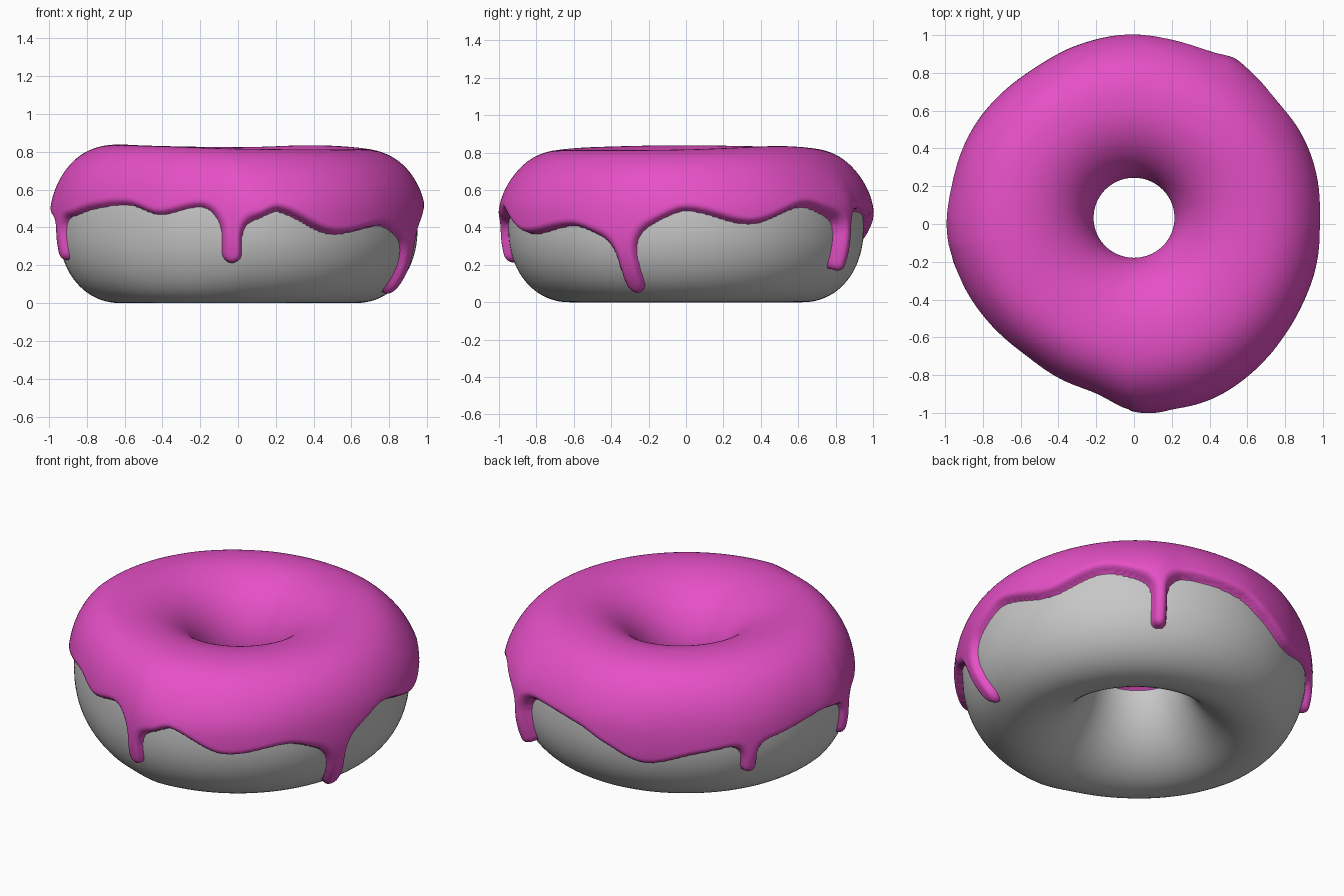
import bpy, math

if "Cube" in bpy.data.objects:
    bpy.data.objects.remove(bpy.data.objects["Cube"])

# (angle in degrees, value) control points around the ring
OUTLINE = [(0, .99), (23, 1.003), (37, 1.01), (50, 1.015), (58.5, 1.022), (66, 1.005), (78, 1.0),
           (90, 1.002), (105, .99), (121, .98), (136, .983), (151, .988), (168, .985), (180, .992),
           (200, .963), (216, .935), (233, .91), (247, .915), (257, .93), (267, .975),
           (274, 1.003), (293, 1.01), (315, .995), (328, .985), (345, .985)]
EDGE = [(0, .49), (21, .42), (40, .51), (54, .46), (70, .49), (88, .455), (97, .39), (111, .3),
        (128, .36), (143, .40), (153, .41), (175, .47), (185, .45), (200, .46), (213, .50),
        (229, .52), (242, .47), (257, .51), (268, .46), (276, .45), (283, .485), (300, .37),
        (321, .41), (331, .38), (348, .42)]
# height change of the slightly uneven top
CREST = [(0, -.018), (50, 0), (90, -.01), (180, .004), (230, -.005), (270, -.018), (315, -.022)]
# drips: angle, tip height, half width, lean, flare
DRIPS = [(268, .215, .052, 0, .12), (342, .06, .054, -.15, .18), (58.5, .18, .042, 0, .11),
         (146.5, .225, .043, 0, .1), (191.5, .23, .045, 0, .1)]

RING, HALF_H, ICING = .62, .40, .035


def ring_value(points, deg):
    """Smooth periodic interpolation through the control points."""
    n = len(points)
    deg %= 360

    def at(k):
        return points[k % n][0] + 360 * (k // n), points[k % n][1]
    i = max(k for k in range(n) if points[k][0] <= deg)
    (x0, y0), (x1, y1), (x2, y2), (x3, y3) = (at(i + k) for k in (-1, 0, 1, 2))
    w = x2 - x1
    m1, m2 = (y2 - y0) / (x2 - x0) * w, (y3 - y1) / (x3 - x1) * w
    t = (deg - x1) / w
    return ((2*t**3 - 3*t*t + 1) * y1 + (t**3 - 2*t*t + t) * m1
            + (3*t*t - 2*t**3) * y2 + (t**3 - t*t) * m2)


def section(deg, phi):
    """Point (r, z) and outward normal on the dough cross-section."""
    c, s = math.cos(phi), math.sin(phi)
    if c > 0:
        a = min(ring_values(deg)[0] - ICING, .95) - RING
        p, zc = (2.4 if s > 0 else 2.12), .40
    else:
        a = RING - (.246 + .033 * math.sin(math.radians(deg)))
        p, zc = (2.0 if s > 0 else 1.85), .45
    b = .8 - zc if s > 0 else zc
    rho = (abs(c)**p + abs(s)**p) ** (-1 / p)
    dx, dz = rho * c, rho * s
    nx = math.copysign(abs(dx)**(p - 1), dx) / a
    nz = math.copysign(abs(dz)**(p - 1), dz) / b
    ln = math.hypot(nx, nz)
    z = zc + b * dz
    return RING + a * dx, z + ring_values(deg)[3] * (z / .8)**2, nx / ln, nz / ln, dx


cache = {}


def ring_values(deg):
    if deg not in cache:
        slope = (ring_value(EDGE, deg + .5) - ring_value(EDGE, deg - .5)) / (.95 * math.radians(1))
        cache[deg] = (ring_value(OUTLINE, deg), ring_value(EDGE, deg), math.hypot(1, slope),
                      ring_value(CREST, deg))
    return cache[deg]


def icing_depth(deg, z):
    """Signed distance inside the icing border: wavy edge blended with drips."""
    _, edge, steep, _ = ring_values(deg)
    d = (z - edge) / steep
    for ang, tip, w, lean, k in DRIPS:
        u = .95 * math.radians((deg - ang + 180) % 360 - 180)
        if abs(u) > .4:
            continue
        u -= lean * (z - tip)
        e = w - math.hypot(u, min(0, z - tip - w))
        h = max(0, k - abs(d - e)) / k
        d = max(d, e) + h * h * k / 4
    return d


def make_ring(name, nu, nv, material, icing):
    verts, depth = [], []
    for i in range(nu):
        deg = 360 * i / nu
        ct, st = math.cos(math.radians(deg)), math.sin(math.radians(deg))
        for j in range(nv):
            r, z, nx, nz, dx = section(deg, 2 * math.pi * j / nv)
            d = 0
            if icing:
                d = icing_depth(deg, z) if dx > 0 else z - .43
                # bulge of the icing, fading out towards the top
                fade = min(1, max(0, (.74 - z) / .25))
                extra = max(0, ring_values(deg)[0] - .98) * max(0, dx) * fade * fade * (3 - 2 * fade)
                if d > 0:
                    q = 1 - min(d / ICING, 1)
                    h = (ICING + extra) * math.sqrt(1 - q * q)
                else:
                    h = max(-.012, 1.5 * d)
                r, z = r + nx * h, z + nz * h
            verts.append((r * ct, r * st, z))
            depth.append(d)
    faces = []
    for i in range(nu):
        for j in range(nv):
            i2, j2 = (i + 1) % nu, (j + 1) % nv
            f = (i * nv + j, i2 * nv + j, i2 * nv + j2, i * nv + j2)
            # keep only the icing and a thin buried border
            if max(depth[k] for k in f) > -.012:
                faces.append(f)
    used = sorted({k for f in faces for k in f})
    remap = {k: n for n, k in enumerate(used)}
    me = bpy.data.meshes.new(name)
    me.from_pydata([verts[k] for k in used], [], [[remap[k] for k in f] for f in faces])
    me.polygons.foreach_set("use_smooth", [True] * len(me.polygons))
    me.materials.append(material)
    me.update()
    ob = bpy.data.objects.new(name, me)
    bpy.context.collection.objects.link(ob)
    return ob


def flat(name, rgb):
    m = bpy.data.materials.new(name)
    m.diffuse_color = (*rgb, 1)
    m.use_nodes = True
    m.node_tree.nodes["Principled BSDF"].inputs["Base Color"].default_value = m.diffuse_color
    return m


# plain dough ring, then the dripping icing over it
make_ring("dough", 160, 80, flat("dough grey", (.57, .57, .57)), False)
make_ring("icing", 600, 220, flat("icing pink", (.79, .08, .57)), True)
